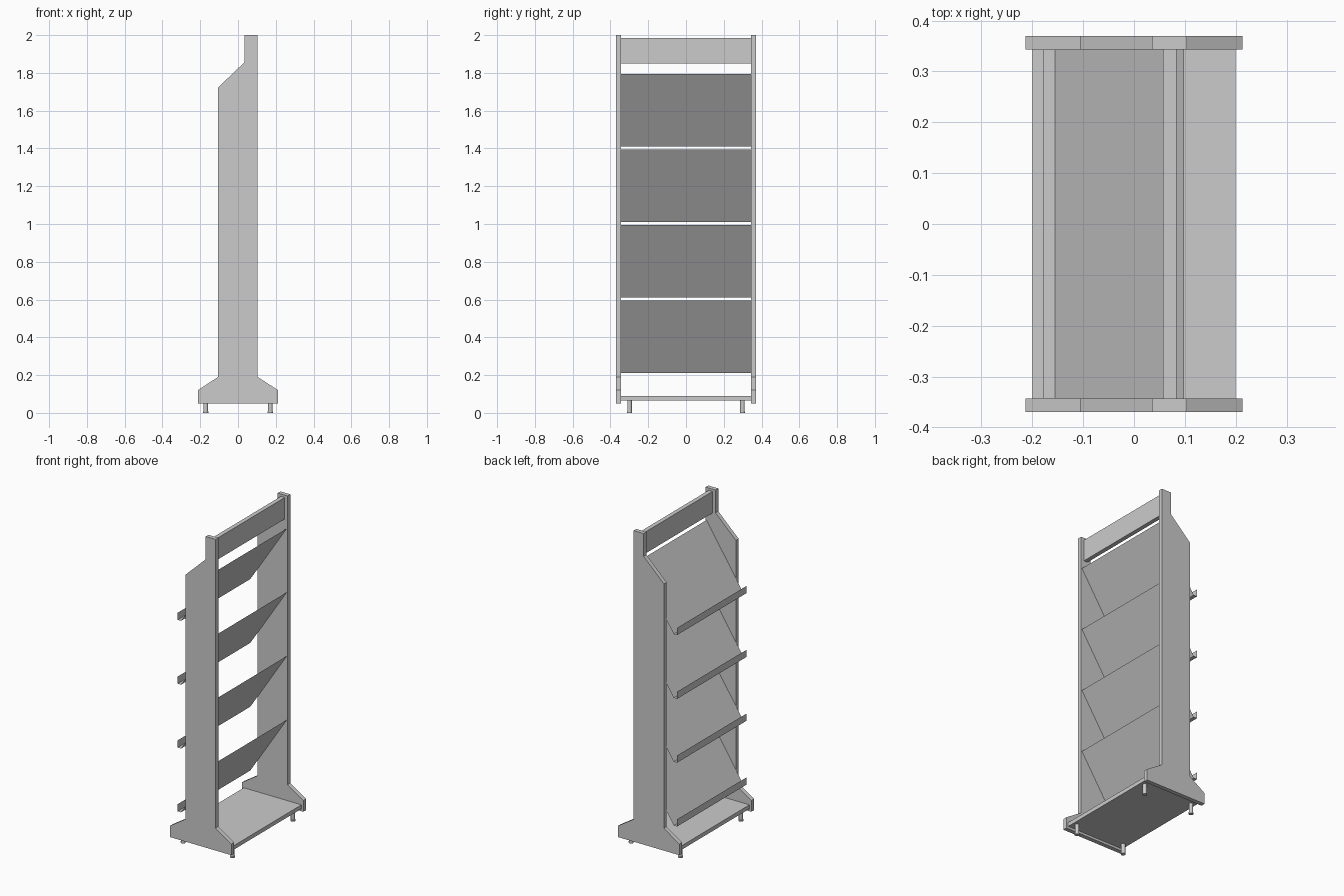
import bpy, bmesh
from mathutils import Matrix

if "Cube" in bpy.data.objects:
    bpy.data.objects.remove(bpy.data.objects["Cube"])


def make_object(name, bm):
    mesh = bpy.data.meshes.new(name)
    bm.to_mesh(mesh)
    bm.free()
    obj = bpy.data.objects.new(name, mesh)
    bpy.context.collection.objects.link(obj)
    return obj


def extrude_profile(name, profile, y0, y1, closed=True):
    """Sweep an x-z profile along y; closed profiles become solids."""
    bm = bmesh.new()
    verts = [bm.verts.new((x, y0, z)) for x, z in profile]
    if closed:
        geom = [bm.faces.new(verts)]
    else:
        geom = [bm.edges.new(pair) for pair in zip(verts, verts[1:])]
    if closed:
        result = bmesh.ops.extrude_face_region(bm, geom=geom, use_keep_orig=True)
    else:
        result = bmesh.ops.extrude_edge_only(bm, edges=geom)
    moved = [g for g in result["geom"] if isinstance(g, bmesh.types.BMVert)]
    bmesh.ops.translate(bm, verts=moved, vec=(0, y1 - y0, 0))
    bmesh.ops.recalc_face_normals(bm, faces=bm.faces)
    return make_object(name, bm)


def box_profile(x0, x1, z0, z1):
    return [(x0, z0), (x1, z0), (x1, z1), (x0, z1)]


INNER, OUTER = 0.343, 0.37

# Side panels with splayed foot and stepped top
side = [(-0.213, 0.05), (0.213, 0.05), (0.213, 0.12), (0.104, 0.19),
        (0.104, 2.0), (0.035, 2.0), (0.035, 1.857), (-0.106, 1.722),
        (-0.106, 0.19), (-0.213, 0.12)]
extrude_profile("side_panel_front", side, -OUTER, -INNER)
extrude_profile("side_panel_back", side, INNER, OUTER)

# Base board and header board
extrude_profile("base_board", box_profile(-0.2, 0.2, 0.065, 0.09), -INNER, INNER)
extrude_profile("header_board", box_profile(0.057, 0.084, 1.85, 1.985), -INNER, INNER)

# Sloped sheet-metal shelves with a retaining lip
for i in range(4):
    z = 0.21 + 0.4 * i
    shelf = [(-0.178, z + 0.045), (-0.178, z), (-0.155, z), (0.098, z + 0.385)]
    extrude_profile(f"sloped_shelf_{i + 1}", shelf, -INNER, INNER, closed=False)

# Levelling feet: round stem on a slightly wider pad
for ix, x in enumerate((-0.171, 0.171)):
    for iy, y in enumerate((-0.299, 0.299)):
        bm = bmesh.new()
        for radius, z0, z1 in ((0.014, 0.0, 0.008), (0.012, 0.008, 0.065)):
            bmesh.ops.create_cone(bm, cap_ends=True, segments=20, radius1=radius,
                                  radius2=radius, depth=z1 - z0,
                                  matrix=Matrix.Translation((x, y, (z0 + z1) / 2)))
        foot = make_object(f"foot_{ix * 2 + iy + 1}", bm)
        bpy.ops.object.select_all(action='DESELECT')
        foot.select_set(True)
        bpy.context.view_layer.objects.active = foot
        bpy.ops.object.shade_smooth_by_angle()
